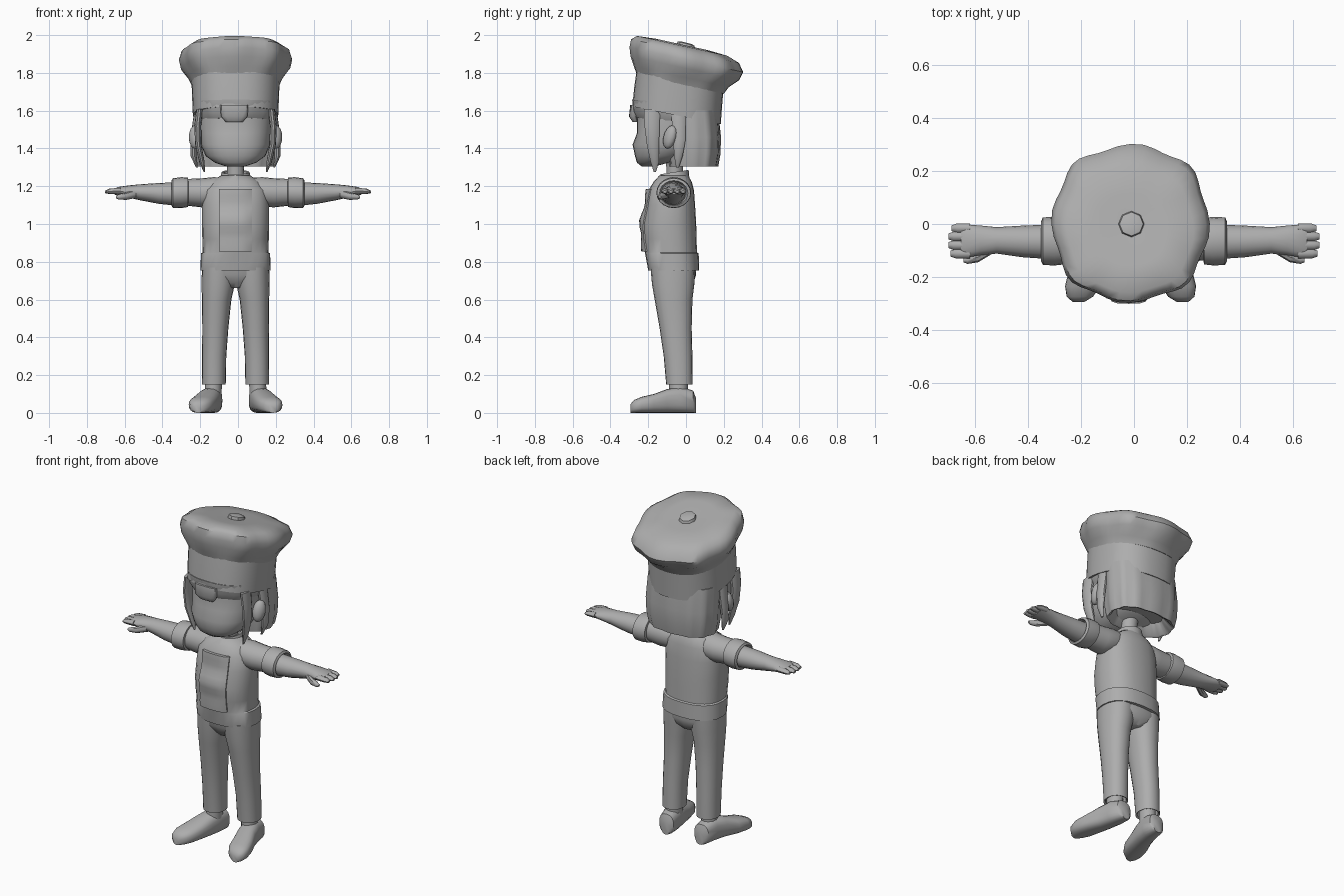
import bpy, bmesh, math
from mathutils import Vector

CX = -0.013  # body centre line

mat = bpy.data.materials.new("plain grey")
mat.diffuse_color = (0.42, 0.42, 0.42, 1)


def finish(name, bm, angle=45):
    bmesh.ops.recalc_face_normals(bm, faces=bm.faces)
    me = bpy.data.meshes.new(name)
    bm.to_mesh(me)
    bm.free()
    me.materials.append(mat)
    ob = bpy.data.objects.new(name, me)
    bpy.context.collection.objects.link(ob)
    bpy.ops.object.select_all(action='DESELECT')
    ob.select_set(True)
    bpy.context.view_layer.objects.active = ob
    bpy.ops.object.shade_smooth_by_angle(angle=math.radians(angle))
    return ob


def loft(name, rings, axis='z', n=20, p=2.0, slope=0.0, wave=None, angle=45):
    """Skin rings of (position, centre a, centre b, radius a, radius b) along an axis."""
    bm = bmesh.new()
    loops = []
    for i, (t, ca, cb, ra, rb) in enumerate(rings):
        loop = []
        for k in range(n):
            th = 2 * math.pi * k / n
            c, s = math.cos(th), math.sin(th)
            m = 1 + (wave(i, th) if wave else 0)
            a = m * ra * math.copysign(abs(c) ** (2 / p), c)
            b = m * rb * math.copysign(abs(s) ** (2 / p), s)
            co = {'z': (ca + a, cb + b, t + slope * b),
                  'x': (t, ca + a, cb + b),
                  'y': (ca + a, t, cb + b)}[axis]
            loop.append(bm.verts.new(co))
        loops.append(loop)
    for l0, l1 in zip(loops, loops[1:]):
        for k in range(n):
            j = (k + 1) % n
            bm.faces.new((l0[k], l0[j], l1[j], l1[k]))
    bm.faces.new(loops[0])
    bm.faces.new(loops[-1])
    return finish(name, bm, angle)


# Jacket body with a stepped hem
torso = [(.755, CX, -.065, .186, .135), (.845, CX, -.075, .183, .142),
         (.85, CX, -.08, .174, .138), (.92, CX, -.087, .176, .143),
         (1.0, CX, -.09, .178, .144), (1.1, CX, -.082, .178, .13),
         (1.18, CX, -.078, .168, .12), (1.225, CX, -.07, .13, .1),
         (1.258, CX, -.065, .075, .075)]
loft("jacket", torso, n=24, p=2.4)


def front_y(x, z):
    for r0, r1 in zip(torso, torso[1:]):
        if r0[0] <= z <= r1[0]:
            f = (z - r0[0]) / (r1[0] - r0[0])
            cy, rx, ry = (r0[i] + f * (r1[i] - r0[i]) for i in (2, 3, 4))
            return cy - ry * (1 - min(1, abs((x - CX) / rx)) ** 2.4) ** (1 / 2.4)


# Overlapping front flap following the jacket surface
bm = bmesh.new()
grid = []
for j in range(11):
    z = .855 + .33 * j / 10
    row = []
    for i in range(7):
        x = -.1 + .175 * i / 6
        lift = .006 + .012 * math.cos(2 * math.pi * j / 10) ** 2 * (i < 6)
        row.append([bm.verts.new((x, front_y(x, z) + d, z)) for d in (-lift, .012)])
    grid.append(row)
for j in range(10):
    for i in range(6):
        for k in (0, 1):
            bm.faces.new([grid[b][a][k] for a, b in
                          ((i, j), (i + 1, j), (i + 1, j + 1), (i, j + 1))])
rim = ([grid[0][i] for i in range(7)] + [grid[j][6] for j in range(1, 11)]
       + [grid[10][i] for i in range(5, -1, -1)] + [grid[j][0] for j in range(9, 0, -1)])
for a, b in zip(rim, rim[1:] + rim[:1]):
    bm.faces.new((a[0], b[0], b[1], a[1]))
finish("jacket_flap", bm)

# Standing collar, dipping at the front, and neck
loft("collar", [(1.23, CX, -.062, .085, .08), (1.275, CX, -.06, .074, .074),
                (1.272, CX, -.06, .062, .062), (1.24, CX, -.06, .055, .055)],
     slope=.15)
loft("neck", [(1.2, CX, -.06, .048, .045), (1.3, CX, -.06, .045, .045),
              (1.42, CX, -.06, .06, .06)], n=14)

# Head with a rounded jaw
loft("head", [(1.305, CX, -.2, .05, .035), (1.325, CX, -.175, .11, .085),
              (1.36, CX, -.13, .158, .14), (1.42, CX, -.1, .184, .183),
              (1.48, CX, -.085, .19, .175), (1.55, CX, -.08, .195, .18),
              (1.64, CX, -.06, .195, .19)], n=28, p=2.3)

# Back hair with strand ridges and a hollow underside
loft("back_hair", [(1.37, CX, .03, .15, .07), (1.31, CX, .04, .188, .115),
                   (1.305, CX, .04, .2, .128), (1.37, CX, .042, .213, .137),
                   (1.46, CX, .042, .217, .14), (1.6, CX, .03, .216, .14)],
     n=48, p=2.5, wave=lambda i, t: .025 * math.cos(12 * t) * (i < 5))

# Fringe below the hat, with a longer lock in the middle
loft("fringe", [(1.545, CX, -.06, .196, .2), (1.58, CX, -.055, .215, .225),
                (1.64, CX, -.055, .222, .23)], n=36, p=2.4, slope=-.08,
     wave=lambda i, t: .015 * math.cos(9 * t) * (i < 2))
loft("fringe_lock", [(1.54, -.02, -.268, .045, .015), (1.57, -.02, -.28, .07, .022),
                     (1.63, -.02, -.275, .075, .02)], n=12, p=3)

# Chef hat: band, scalloped puff and button
loft("hat_band", [(1.575, CX, -.05, .226, .234), (1.67, CX, -.042, .23, .233),
                  (1.78, CX, -.03, .234, .23)], n=32, p=2.4, slope=-.2)
puff_wave = [0, .015, .03, .03, .03, .02, .01, 0]
loft("hat_puff", [(1.74, CX, -.03, .232, .23), (1.78, CX, -.025, .25, .248),
                  (1.825, CX, -.006, .282, .28), (1.87, CX, .002, .292, .293),
                  (1.915, CX, -.005, .278, .278), (1.943, CX, -.02, .235, .235),
                  (1.95, CX, -.02, .14, .14), (1.94, CX, -.01, .04, .04)],
     n=48, p=2.3, slope=-.22,
     wave=lambda i, t: puff_wave[i] * math.cos(8 * t + .4))
loft("hat_button", [(1.935, -.01, .0, .05, .05), (1.955, -.01, .0, .045, .045),
                    (1.96, -.01, .0, .03, .03)], n=8, slope=-.25)

# Hips joining the legs
loft("hips", [(.66, CX, -.06, .05, .075), (.69, CX, -.06, .14, .1),
              (.73, CX, -.065, .172, .118), (.8, CX, -.07, .172, .12)], n=24, p=2.4)

for s, side in ((-1, "left"), (1, "right")):
    # Ear and side locks
    bm = bmesh.new()
    bmesh.ops.create_uvsphere(bm, u_segments=12, v_segments=8, radius=1)
    for v in bm.verts:
        v.co = Vector((v.co.x * .032, v.co.y * .035, v.co.z * .062))
        v.co += Vector((CX + s * (.215 + .25 * v.co.y), -.085 + .2 * v.co.z, 1.46))
    finish(side + "_ear", bm)
    loft(side + "_side_lock", [(1.275, CX + s * .165, -.165, .004, .006),
                               (1.33, CX + s * .178, -.165, .014, .024),
                               (1.42, CX + s * .197, -.175, .017, .034),
                               (1.52, CX + s * .2, -.18, .018, .042),
                               (1.61, CX + s * .19, -.18, .018, .045)], n=10)
    loft(side + "_ear_lock", [(1.3, CX + s * .205, -.045, .005, .008),
                              (1.36, CX + s * .222, -.04, .016, .024),
                              (1.45, CX + s * .222, -.035, .018, .035),
                              (1.58, CX + s * .205, -.04, .016, .04)], n=10)

    # Sleeve, rolled cuff, forearm with palm
    loft(side + "_sleeve", [(s * .06, -.07, 1.185, .07, .06), (s * .13, -.067, 1.17, .085, .078),
                            (s * .19, -.065, 1.165, .078, .077), (s * .28, -.065, 1.168, .072, .07)],
         axis='x')
    loft(side + "_cuff", [(s * .262, -.065, 1.168, .068, .062), (s * .265, -.065, 1.168, .088, .078),
                          (s * .3, -.065, 1.166, .092, .082), (s * .345, -.065, 1.164, .09, .078),
                          (s * .352, -.065, 1.164, .075, .066), (s * .33, -.065, 1.164, .066, .058)],
         axis='x')
    loft(side + "_arm", [(s * .3, -.068, 1.158, .066, .064), (s * .42, -.066, 1.162, .06, .055),
                         (s * .52, -.062, 1.168, .05, .042), (s * .58, -.062, 1.172, .056, .032),
                         (s * .63, -.064, 1.173, .062, .024), (s * .655, -.064, 1.172, .06, .016)],
         axis='x', n=16)
    # Fingers and thumb
    for i, (y, tip) in enumerate(((-.112, .695), (-.08, .703), (-.047, .703), (-.016, .69))):
        loft(f"{side}_finger_{i + 1}", [(s * .62, y, 1.175, .018, .017),
                                        (s * (tip - .02), y, 1.173, .018, .014),
                                        (s * tip, y, 1.17, .011, .007)], axis='x', n=8)
    loft(side + "_thumb", [(s * .54, -.095, 1.16, .02, .022), (s * .59, -.125, 1.148, .02, .02),
                           (s * .63, -.137, 1.143, .014, .014), (s * .645, -.138, 1.143, .007, .007)],
         axis='x', n=8)

    # Trouser leg with an open hem, and ankle
    loft(side + "_leg", [(.2, CX + s * .115, -.035, .05, .055), (.155, CX + s * .115, -.035, .054, .06),
                         (.15, CX + s * .115, -.035, .063, .07), (.3, CX + s * .113, -.042, .064, .076),
                         (.45, CX + s * .107, -.055, .069, .085), (.6, CX + s * .1, -.066, .078, .1),
                         (.68, CX + s * .092, -.068, .088, .112), (.77, CX + s * .088, -.07, .09, .118)],
         p=2.2)
    loft(side + "_ankle", [(.08, CX + s * .12, -.04, .045, .05), (.2, CX + s * .115, -.04, .045, .05)], n=12)

    # Shoe with the toe turned outward
    shoe = [(.052, .115, .028, .08), (.038, .118, .048, .118), (-.03, .126, .056, .138),
            (-.1, .142, .06, .126), (-.17, .165, .067, .1), (-.235, .182, .066, .085),
            (-.275, .192, .05, .068), (-.295, .197, .022, .045)]
    loft(side + "_shoe", [(y, CX + s * x, h / 2, r, h / 2) for y, x, r, h in shoe],
         axis='y', p=2.6)
